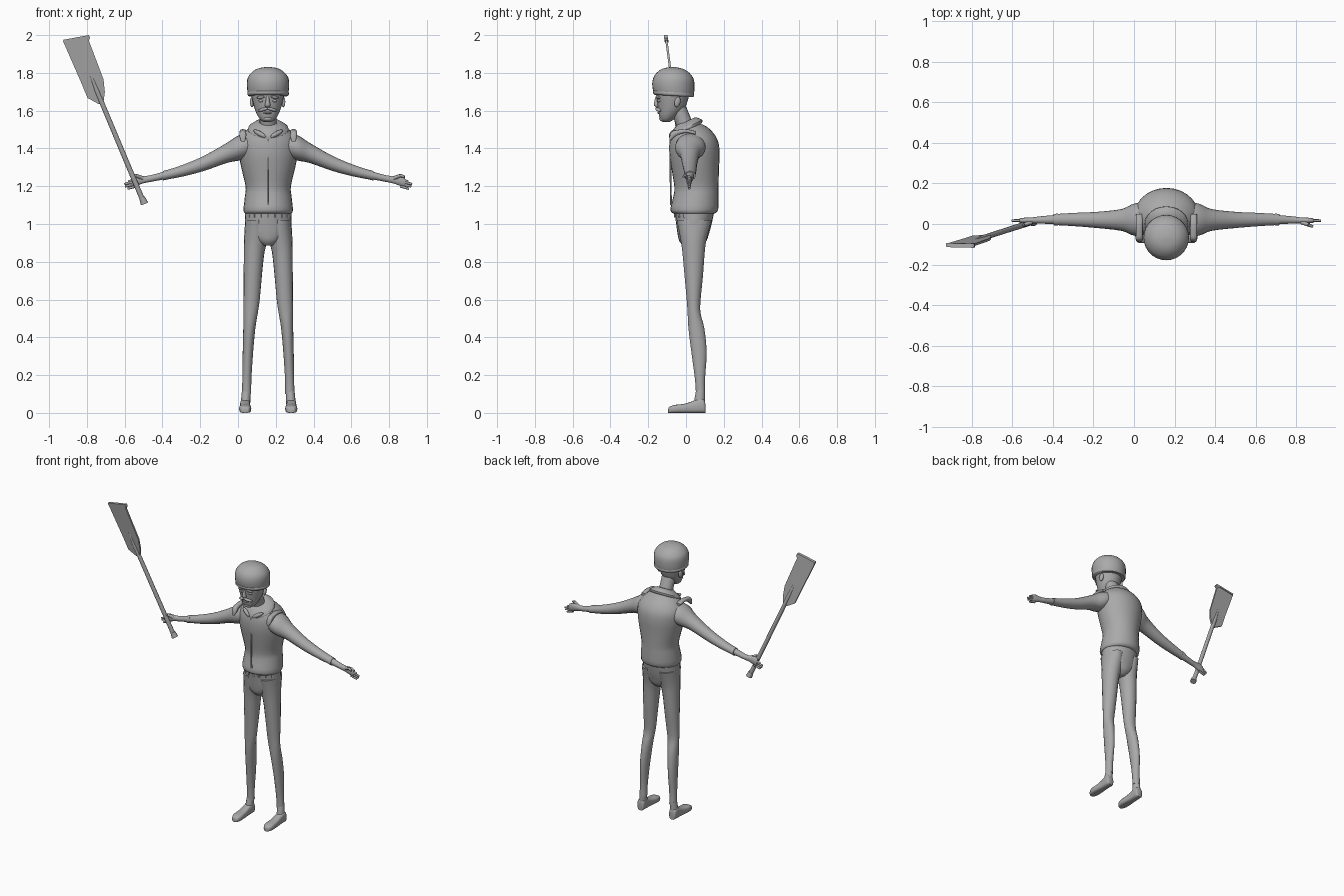
import bpy, bmesh, math
from mathutils import Vector, Matrix

CX = 0.16  # body centre line
grey = bpy.data.materials.new("plain_grey")
grey.diffuse_color = (0.4, 0.4, 0.4, 1)


def finish(name, bm, angle=50):
    bmesh.ops.recalc_face_normals(bm, faces=bm.faces)
    me = bpy.data.meshes.new(name)
    bm.to_mesh(me)
    bm.free()
    ob = bpy.data.objects.new(name, me)
    bpy.context.collection.objects.link(ob)
    me.materials.append(grey)
    bpy.ops.object.select_all(action='DESELECT')
    ob.select_set(True)
    bpy.context.view_layer.objects.active = ob
    bpy.ops.object.shade_smooth_by_angle(angle=math.radians(angle))
    return ob


def smooth_rows(rows, k):
    out = []
    for i in range(len(rows) - 1):
        p0, p1, p2, p3 = (rows[max(0, min(len(rows) - 1, i + d))] for d in (-1, 0, 1, 2))
        for j in range(k):
            t = j / k
            out.append([0.5 * (2 * b + (c - a) * t + (2 * a - 5 * b + 4 * c - d) * t * t
                               + (3 * b - a - 3 * c + d) * t ** 3)
                        for a, b, c, d in zip(p0, p1, p2, p3)])
    out.append(list(rows[-1]))
    return out


def loft(name, rows, axis='z', n=20, k=3, power=1.0, tilt=0.0):
    """rows: (x, y, z, ra, rb); ring lies across the given axis."""
    bm = bmesh.new()
    rings = []
    for x, y, z, ra, rb in smooth_rows(rows, k):
        ring = []
        for i in range(n):
            a = 2 * math.pi * i / n
            c, s = math.cos(a), math.sin(a)
            u = ra * math.copysign(abs(c) ** power, c)
            v = rb * math.copysign(abs(s) ** power, s)
            p = {'z': (x + u, y + v, z + tilt * v), 'x': (x, y + u, z + v), 'y': (x + u, y, z + v)}[axis]
            ring.append(bm.verts.new(p))
        rings.append(ring)
    for a, b in zip(rings, rings[1:]):
        for i in range(n):
            bm.faces.new((a[i], a[(i + 1) % n], b[(i + 1) % n], b[i]))
    bm.faces.new(rings[0])
    bm.faces.new(rings[-1])
    return finish(name, bm)


def column(name, cx, table, **kw):
    """table: (z, half width, front y, back y)"""
    return loft(name, [(cx, (f + b) / 2, z, r, (b - f) / 2) for z, r, f, b in table], **kw)


def blob(name, loc, size, rot=(0, 0, 0)):
    bm = bmesh.new()
    bmesh.ops.create_uvsphere(bm, u_segments=12, v_segments=8, radius=1)
    m = Matrix.Translation(loc)
    for r, ax in zip(rot, 'XYZ'):
        m = m @ Matrix.Rotation(math.radians(r), 4, ax)
    bm.transform(m @ Matrix.Diagonal((*size, 1)))
    return finish(name, bm)


def rod(name, a, b, r1, r2, n=12):
    a, b = Vector(a), Vector(b)
    bm = bmesh.new()
    bmesh.ops.create_cone(bm, cap_ends=True, segments=n, radius1=r1, radius2=r2, depth=(b - a).length)
    bm.transform(Matrix.Translation((a + b) / 2) @ (b - a).to_track_quat('Z', 'Y').to_matrix().to_4x4())
    return finish(name, bm)


# Jacket body, hunched back, with a tilted collar
column("jacket", CX, [
    (1.055, .122, -.065, .150), (1.075, .131, -.083, .170), (1.15, .123, -.066, .172),
    (1.20, .120, -.062, .172), (1.30, .143, -.078, .175), (1.37, .156, -.088, .178),
    (1.43, .157, -.088, .172), (1.475, .135, -.078, .150), (1.515, .092, -.055, .110),
    (1.535, .055, -.040, .065)], n=28)
loft("collar", [(CX, .0, 1.492, .104, .084), (CX, .0, 1.508, .106, .086),
                (CX, -.004, 1.533, .066, .062), (CX, -.006, 1.538, .050, .050)], k=2, tilt=.5, n=24)
rod("front_placket", (CX, -.080, 1.10), (CX, -.083, 1.45), .005, .005, 6)
for i in range(7):  # small hem loops below the jacket
    t = (i - 3) * .33
    x, y = CX + .122 * math.sin(t), .05 - .108 * math.cos(t)
    rod("belt_loop", (x, y, 1.035), (x, y, 1.065), .006, .006, 6)

# Trousers
column("trouser_seat", CX, [
    (1.07, .122, -.062, .150), (1.0, .124, -.052, .136), (.95, .115, -.045, .122),
    (.91, .075, -.036, .108), (.885, .030, -.015, .08)], n=24)

# Neck and head leaning forward
loft("neck", [(CX, .012, 1.47, .048, .048), (CX, -.012, 1.54, .045, .046),
              (CX, -.045, 1.62, .046, .046)])
HX = .157
column("head", HX, [
    (1.540, .018, -.122, -.088), (1.550, .036, -.134, -.070), (1.575, .054, -.143, -.040),
    (1.610, .069, -.148, -.008), (1.650, .080, -.154, .008), (1.690, .088, -.158, .018),
    (1.74, .088, -.155, .020)], n=24)
loft("nose", [(HX, -.152, 1.675, .008, .010), (HX, -.155, 1.645, .011, .014),
              (HX, -.156, 1.627, .016, .014), (HX, -.150, 1.617, .007, .006)], n=10, k=2)
blob("lower_lip", (HX, -.142, 1.588), (.022, .010, .006))
blob("chin", (HX, -.122, 1.557), (.028, .020, .014))

# Smooth helmet with a rolled rim
column("helmet", HX + .002, [
    (1.680, .098, -.160, .030), (1.690, .107, -.172, .041), (1.735, .112, -.179, .045),
    (1.775, .107, -.170, .040), (1.805, .084, -.145, .018), (1.823, .054, -.113, -.012),
    (1.831, .012, -.073, -.053)], n=28, tilt=-.06)
column("helmet_rim", HX + .002, [
    (1.678, .104, -.167, .037), (1.685, .110, -.175, .043), (1.695, .110, -.176, .043),
    (1.702, .106, -.170, .039)], n=28, k=1, tilt=-.06)

for s in (-1, 1):
    side = "left" if s > 0 else "right"

    # Face details
    blob(side + "_ear", (HX + s * .083, -.045, 1.645), (.010, .016, .028), (-12, 0, s * 15))
    blob(side + "_eye", (HX + s * .034, -.141, 1.652), (.016, .010, .008))
    blob(side + "_eyebrow", (HX + s * .036, -.146, 1.671), (.024, .010, .007), (0, s * 8, s * 18))
    blob(side + "_moustache", (HX + s * .024, -.147, 1.606), (.031, .012, .009), (0, s * 16, s * 20))

    # Leg: (height, inner, outer, front, back)
    leg = [(1.02, .005, .122, -.050, .137), (.92, .003, .128, -.030, .110), (.85, .020, .129, -.020, .100),
           (.72, .034, .130, -.008, .090), (.60, .045, .130, .003, .078), (.53, .055, .131, .008, .077),
           (.45, .068, .132, .012, .097), (.32, .080, .135, .028, .110), (.18, .089, .137, .047, .101),
           (.10, .090, .139, .052, .102)]
    loft(side + "_leg", [(CX + s * (i + o) / 2, (f + b) / 2, z, (o - i) / 2, (b - f) / 2)
                         for z, i, o, f, b in leg], n=18)
    fx = CX + s * .122
    loft(side + "_ankle", [(fx - s * .006, .077, .12, .023, .024), (fx, .068, .03, .026, .032)], n=14)

    # Shoe: (y, half width, top height)
    shoe = [(-.094, .012, .020), (-.088, .022, .032), (-.06, .032, .042), (-.01, .030, .048),
            (.03, .027, .060), (.07, .027, .075), (.095, .025, .070), (.102, .018, .050)]
    loft(side + "_shoe", [(fx, y, h / 2, w, h / 2) for y, w, h in shoe], axis='y', n=16, power=.6)

    # Sleeve, cuff and wrist: (reach, y, z, half depth, half height)
    def reach(rows):
        return [(CX + s * u, y, z, a, b) for u, y, z, a, b in rows]

    loft(side + "_sleeve", reach([
        (.07, .030, 1.425, .075, .065), (.155, .022, 1.403, .080, .067), (.22, .020, 1.376, .054, .053),
        (.34, .020, 1.321, .040, .040), (.45, .022, 1.283, .033, .031), (.55, .022, 1.257, .027, .024)]),
        axis='x')
    loft(side + "_cuff", reach([(.535, .022, 1.261, .029, .026), (.558, .022, 1.255, .028, .025)]), axis='x', k=1)
    loft(side + "_forearm", reach([
        (.54, .022, 1.260, .023, .022), (.62, .020, 1.241, .018, .018), (.66, .018, 1.235, .015, .020),
        (.70, .017, 1.229, .014, .028), (.725, .017, 1.222, .011, .025)]), axis='x', n=14)

    # Hand: four fingers and a thumb; the right one closes on the paddle
    for i in range(4):
        z = 1.238 - i * .0125
        tip = (.742, .762, .758, .745)[i]
        rod(side + "_finger", (CX + s * .70, .017, z), (CX + s * tip, .017, z - .014), .0085, .006, 8)
    rod(side + "_thumb", (CX + s * .665, .010, 1.243), (CX + s * .70, -.004, 1.257), .011, .009, 8)
    rod(side + "_thumb_tip", (CX + s * .70, -.004, 1.257), (CX + s * .722, -.013, 1.250), .009, .006, 8)

    # Shoulder strap
    ux = CX + s * .134
    loft(side + "_shoulder_strap", [
        (ux, -.088, 1.448, .012, .014), (ux, -.075, 1.468, .018, .022), (ux, -.045, 1.484, .017, .014),
        (ux, .0, 1.492, .017, .010), (ux, .05, 1.482, .016, .009)], axis='y', n=12, power=.7)
    # Collar wing
    blob(side + "_collar_wing", (CX + s * .045, -.074, 1.478), (.040, .012, .013), (20, s * -22, s * 28))


# Paddle held in the right hand, leaning outward and forward
def paddle_y(z):
    return .010 - .132 * (z - 1.11)


rod("paddle_shaft", (-.50, .010, 1.115), (-.745, paddle_y(1.70), 1.70), .014, .013)
rod("paddle_grip", (-.495, .011, 1.108), (-.508, .007, 1.14), .021, .016)
rod("paddle_spine", (-.745, paddle_y(1.70), 1.70), (-.80, paddle_y(1.84), 1.84), .013, .004)


def plate(name, outline, thick):
    bm = bmesh.new()
    face = bm.faces.new([bm.verts.new((x, paddle_y(z) - thick / 2, z)) for x, z in outline])
    ext = bmesh.ops.extrude_face_region(bm, geom=[face])
    bmesh.ops.translate(bm, vec=(0, thick, 0), verts=[g for g in ext['geom'] if isinstance(g, bmesh.types.BMVert)])
    finish(name, bm, 30)


plate("paddle_blade", [(-.738, 1.635), (-.712, 1.645), (-.705, 1.70), (-.712, 1.766), (-.795, 1.985),
                       (-.80, 1.996), (-.928, 1.972), (-.833, 1.755), (-.797, 1.668)], .012)
plate("paddle_tip", [(-.79, 1.972), (-.783, 1.985), (-.79, 2.0), (-.925, 1.975), (-.922, 1.962),
                     (-.81, 1.985)], .020)
